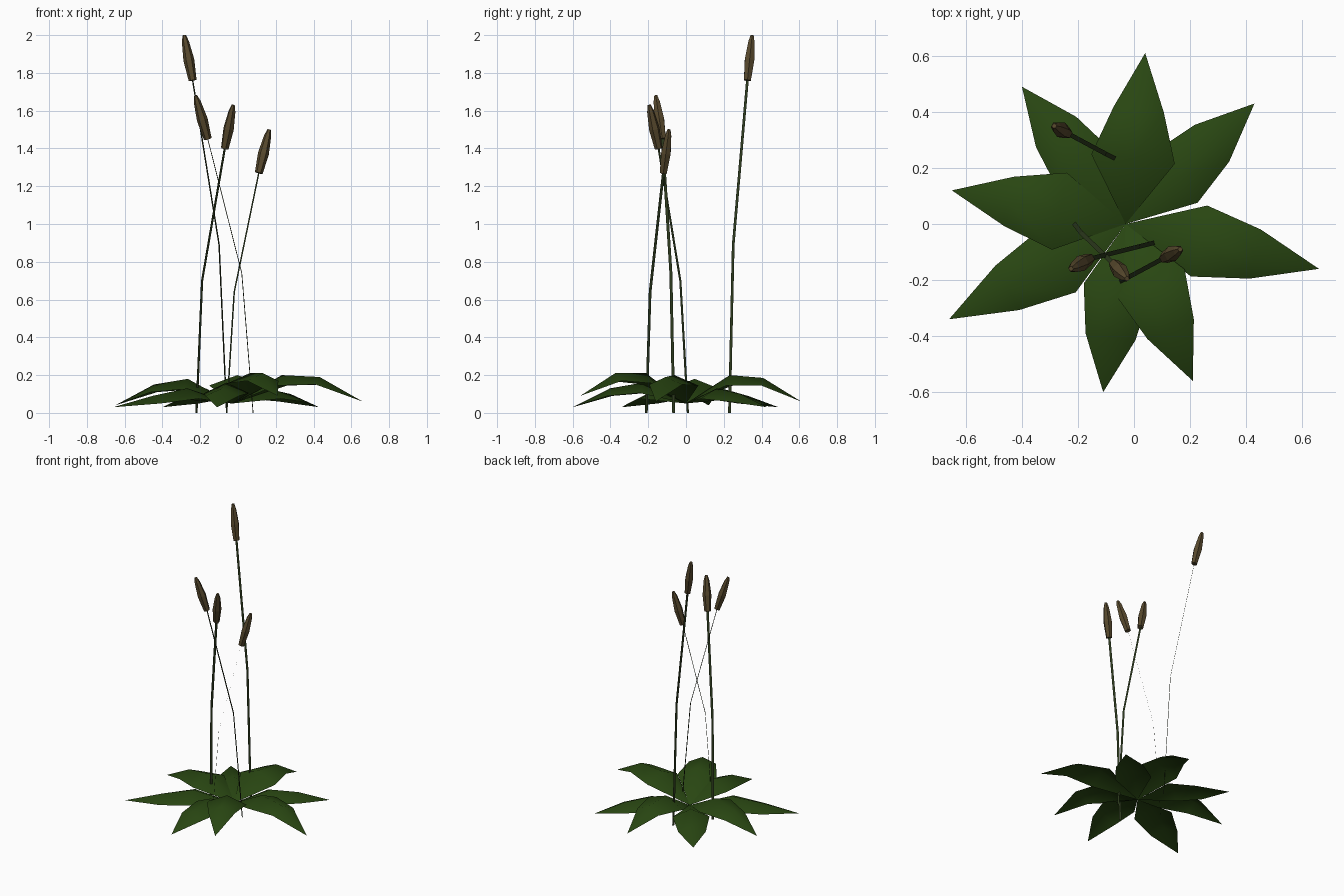
import bpy
from mathutils import Vector

if "Cube" in bpy.data.objects:
    bpy.data.objects.remove(bpy.data.objects["Cube"], do_unlink=True)


def material(name, rgb):
    mat = bpy.data.materials.new(name)
    mat.use_nodes = True
    color = (*rgb, 1.0)
    mat.diffuse_color = color
    bsdf = mat.node_tree.nodes["Principled BSDF"]
    bsdf.inputs["Base Color"].default_value = color
    bsdf.inputs["Roughness"].default_value = 0.9
    return mat


LEAF = material("leaf green", (0.022, 0.062, 0.006))
STEM = material("stem green", (0.025, 0.042, 0.012))
HEAD = material("seed head brown", (0.095, 0.066, 0.026))


def add_mesh(name, verts, faces, mat, smooth=False):
    mesh = bpy.data.meshes.new(name)
    mesh.from_pydata(verts, [], faces)
    mesh.materials.append(mat)
    for p in mesh.polygons:
        p.use_smooth = smooth
    obj = bpy.data.objects.new(name, mesh)
    bpy.context.collection.objects.link(obj)
    return obj


CENTRE = Vector((-0.03, 0.0, 0.05))


def leaf(name, tip, z_inner, z_outer, half_width):
    """Ridged blade: base point, two cross rows of three points, tip."""
    tip = Vector(tip)
    along = tip - CENTRE
    along.z = 0
    side = Vector((-along.y, along.x, 0)).normalized()
    verts = [CENTRE]
    for t, z, w, drop in ((0.38, z_inner, half_width, 0.055),
                          (0.67, z_outer, 0.09, 0.04)):
        mid = CENTRE + along * t
        mid.z = z
        edge = Vector((0, 0, -drop))
        verts += [mid + side * w + edge, mid, mid - side * w + edge]
    verts.append(tip)
    faces = [(0, 2, 1), (0, 3, 2), (1, 2, 5, 4), (2, 3, 6, 5), (4, 5, 7), (5, 6, 7)]
    return add_mesh(name, verts, faces, LEAF, smooth=True)


# Rosette of leaves: tip, inner and outer ridge height, half width
leaf("leaf_back", (0.04, 0.61, 0.06), 0.20, 0.185, 0.15)
leaf("leaf_back_left", (0.43, 0.43, 0.03), 0.13, 0.10, 0.12)
leaf("leaf_left", (0.66, -0.16, 0.06), 0.20, 0.19, 0.13)
leaf("leaf_front_left", (0.21, -0.56, 0.09), 0.21, 0.21, 0.13)
leaf("leaf_front", (-0.11, -0.60, 0.03), 0.16, 0.13, 0.12)
leaf("leaf_front_right", (-0.66, -0.34, 0.03), 0.13, 0.09, 0.13)
leaf("leaf_right", (-0.65, 0.12, 0.04), 0.18, 0.15, 0.14)
leaf("leaf_back_right", (-0.40, 0.49, 0.03), 0.13, 0.09, 0.12)


def stem(name, base, bend, top):
    """Flat ribbon, its width set across the direction of lean."""
    points = [Vector(p) for p in (base, bend, top)]
    lean = points[2] - points[0]
    side = Vector((-lean.y, lean.x, 0)).normalized() * 0.008
    verts = [p + s * side for p in points for s in (-1, 1)]
    return add_mesh(name, verts, [(0, 1, 3, 2), (2, 3, 5, 4)], STEM)


def seed_head(name, base, tip, sides=6):
    """Tapered spindle of rings swept from base to tip."""
    base, tip = Vector(base), Vector(tip)
    turn = (tip - base).to_track_quat('Z', 'Y')
    length = (tip - base).length
    verts, faces = [], []
    profile = ((0, 0.021), (0.45, 0.029), (0.85, 0.019), (1, 0.009))
    for t, r in profile:
        for i in range(sides):
            arm = Vector((r, 0, 0))
            arm.rotate(Vector((1, 0, 0)).rotation_difference(Vector((1, 0, 0))))
            angle = 6.28319 * i / sides
            from_axis = turn @ Vector((r * COS(angle), r * SIN(angle), t * length))
            verts.append(base + from_axis)
    for k in range(len(profile) - 1):
        for i in range(sides):
            j = (i + 1) % sides
            a, b = k * sides, (k + 1) * sides
            faces.append((a + i, a + j, b + j, b + i))
    faces.append(tuple(reversed(range(sides))))
    faces.append(tuple(range(len(verts) - sides, len(verts))))
    return add_mesh(name, verts, faces, HEAD)


from math import cos as COS, sin as SIN

# Flower stalks: base, bend, top of stem, tip of seed head
stalks = {
    "tall": ((-0.06, 0.23, 0), (-0.10, 0.25, 0.89), (-0.24, 0.325, 1.76), (-0.285, 0.35, 2.0)),
    "middle": ((-0.22, 0.01, 0), (-0.19, -0.03, 0.70), (-0.07, -0.145, 1.40), (-0.025, -0.195, 1.63)),
    "right": ((0.08, -0.065, 0), (0.02, -0.08, 0.74), (-0.16, -0.125, 1.45), (-0.225, -0.16, 1.68)),
    "left": ((-0.06, -0.21, 0), (-0.02, -0.19, 0.64), (0.11, -0.12, 1.27), (0.165, -0.09, 1.50)),
}
for label, (base, bend, top, tip) in stalks.items():
    stem("stem_" + label, base, bend, top)
    seed_head("seed_head_" + label, top, tip)
